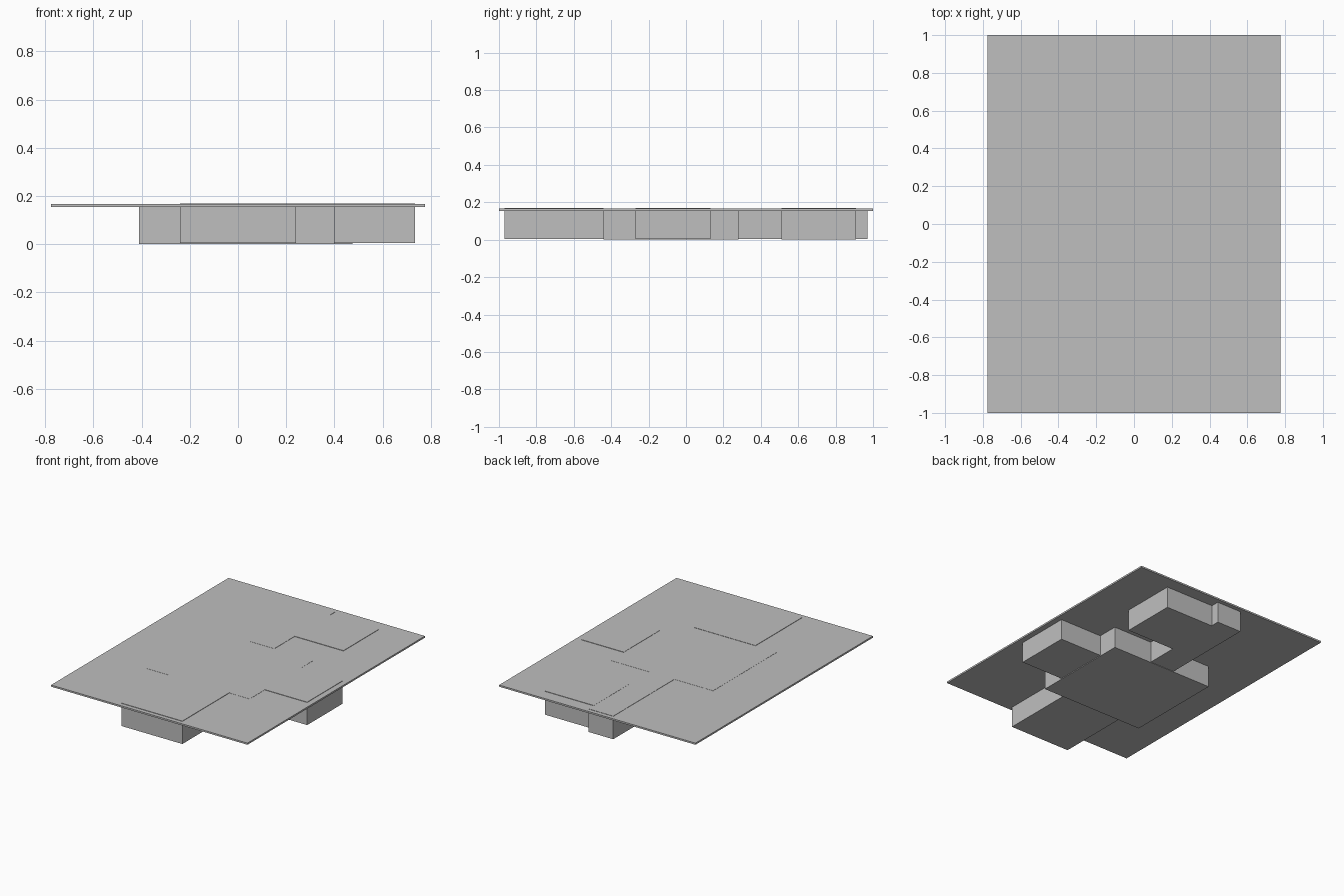
import bpy

# Remove the default cube
old = bpy.data.objects.get("Cube")
if old:
    bpy.data.objects.remove(old, do_unlink=True)

# Single plain grey material
grey = bpy.data.materials.new("light_grey")
grey.use_nodes = True
colour = (0.52, 0.52, 0.52, 1)
grey.diffuse_color = colour
grey.node_tree.nodes["Principled BSDF"].inputs["Base Color"].default_value = colour


def block(name, x0, x1, y0, y1, z0, z1):
    """Add a flat-shaded box spanning the given bounds."""
    centre = ((x0 + x1) / 2, (y0 + y1) / 2, (z0 + z1) / 2)
    bpy.ops.mesh.primitive_cube_add(size=1, location=centre)
    ob = bpy.context.object
    ob.name = name
    ob.scale = (x1 - x0, y1 - y0, z1 - z0)
    bpy.ops.object.transform_apply(location=False, rotation=False, scale=True)
    ob.data.materials.append(grey)
    return ob


# Thin ground sheet that the rooms hang through
block("ground_plate", -0.775, 0.775, -1, 1, 0.154, 0.166)

# Rooms, sunk below the sheet with tops barely proud of it
TOP = 0.169
block("main_hall", -0.41, 0.40, -0.44, 0.28, 0, 0.167)
block("entrance_room", -0.24, 0.24, -0.97, -0.44, 0.005, TOP)
block("side_room", 0.40, 0.735, -0.27, 0.13, 0.005, TOP)
block("back_corridor", -0.105, 0.09, 0.28, 0.97, 0.003, 0.168)
block("back_room", 0.09, 0.475, 0.51, 0.91, 0, TOP)
